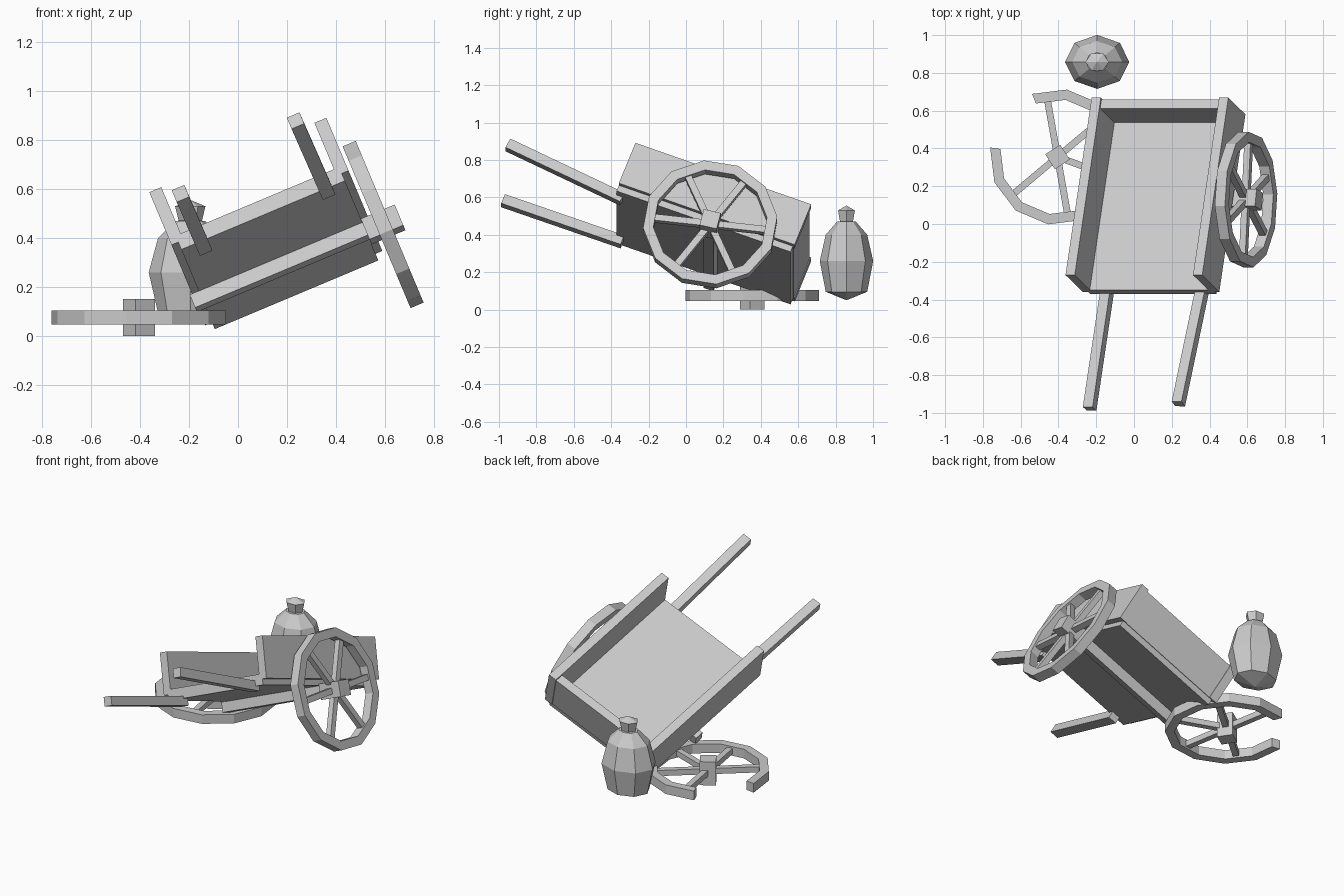
import bpy, bmesh, math
from mathutils import Vector, Matrix

if "Cube" in bpy.data.objects:
    bpy.data.objects.remove(bpy.data.objects["Cube"])

grey = bpy.data.materials.new("weathered grey")
grey.diffuse_color = (0.6, 0.6, 0.6, 1)
grey.use_nodes = True
grey.node_tree.nodes["Principled BSDF"].inputs["Base Color"].default_value = grey.diffuse_color


def finish(name, bm, matrix=None):
    if matrix:
        bm.transform(matrix)
    bmesh.ops.recalc_face_normals(bm, faces=bm.faces)
    me = bpy.data.meshes.new(name)
    bm.to_mesh(me)
    bm.free()
    me.materials.append(grey)
    ob = bpy.data.objects.new(name, me)
    bpy.context.collection.objects.link(ob)
    return ob


def frame(x, y, z, origin):
    m = Matrix((x, y, z)).transposed().to_4x4()
    m.translation = origin
    return m


def add_box(bm, lo, hi, matrix=Matrix()):
    lo, hi = Vector(lo), Vector(hi)
    size = Matrix.Diagonal((*(hi - lo), 1))
    bmesh.ops.create_cube(bm, size=1, matrix=matrix @ Matrix.Translation((lo + hi) / 2) @ size)


def box(name, lo, hi, matrix):
    bm = bmesh.new()
    add_box(bm, lo, hi)
    return finish(name, bm, matrix)


# Tilted cart frame: u across, v towards the back, w up from the wall bottoms
X = Vector((1, 0, 0.42)).normalized()
Y = Vector((0.147, 1, -0.35))
Y = (Y - X * Y.dot(X)).normalized()
Z = X.cross(Y)
CART = frame(X, Y, Z, Vector((-0.272, -0.359, 0.372)))
W, L, H, T = 0.785, 1.005, 0.25, 0.053

# Cart body: floor, side walls, back wall, axle
box("floor", (0.03, 0, -0.035), (W - 0.03, L - 0.01, 0.03), CART)
box("left_wall", (0, 0, 0), (T, L, H), CART)
box("right_wall", (W - T, 0, 0), (W, L, H), CART)
box("back_wall", (T, L - T - 0.005, 0), (W - T, L - 0.005, H - 0.012), CART)
box("axle", (-0.01, 0.52, -0.095), (0.84, 0.577, -0.034), CART)


# Handles: square poles from the front of the floor
def handle(name, tip, root):
    tip, root = Vector(tip), Vector(root)
    d = (root - tip).normalized()
    side = (X - d * X.dot(d)).normalized()
    box(name, (-0.028, 0, -0.028), (0.028, (root - tip).length, 0.028),
        frame(side, d, side.cross(d), tip))


handle("left_handle", (-0.235, -0.978, 0.582), (-0.14, -0.34, 0.362))
handle("right_handle", (0.235, -0.952, 0.88), (0.363, -0.34, 0.59))


# Wheels: twelve straight rim pieces, six spokes and a block hub, axis along local z
def wheel(name, matrix, phase, missing_rim=(), missing_spokes=()):
    def polar(r, deg, z):
        a = math.radians(deg)
        return (r * math.cos(a), r * math.sin(a), z)

    bm = bmesh.new()
    for i in range(12):
        if i in missing_rim:
            continue
        a, b = phase + 30 * i, phase + 30 * (i + 1)
        v = [bm.verts.new(polar(r, t, z)) for z in (-0.029, 0.029)
             for r, t in ((0.36, a), (0.36, b), (0.305, b), (0.305, a))]
        bm.faces.new(v[:4])
        bm.faces.new(v[4:])
        for k in range(4):
            n = (k + 1) % 4
            bm.faces.new((v[k], v[n], v[n + 4], v[k + 4]))
    finish(name + "_rim", bm, matrix)

    bm = bmesh.new()
    for i in range(6):
        if i not in missing_spokes:
            turn = Matrix.Rotation(math.radians(phase + 18 + 60 * i), 4, 'Z')
            add_box(bm, (0.03, -0.018, -0.018), (0.315, 0.018, 0.018), turn)
    finish(name + "_spokes", bm, matrix)

    turn = Matrix.Rotation(math.radians(phase + 11), 4, 'Z')
    box(name + "_hub", (-0.047, -0.047, -0.075), (0.047, 0.047, 0.075), matrix @ turn)


wheel("mounted_wheel", frame(Y, Z, X, CART @ Vector((0.83, 0.548, -0.068))), -4)
wheel("broken_wheel", Matrix.Translation((-0.405, 0.355, 0.075)), 22,
      missing_rim=(3, 4), missing_spokes=(2,))


# Jar and stopper: faceted turned shapes, slightly wider in x
def turned(name, profile, sides, squash, centre):
    bm = bmesh.new()
    rings = []
    for r, z in profile:
        if r == 0:
            rings.append([bm.verts.new((0, 0, z))] * sides)
        else:
            rings.append([bm.verts.new((r * math.cos(math.tau * k / sides),
                                        r * squash * math.sin(math.tau * k / sides), z))
                          for k in range(sides)])
    for lo, hi in zip(rings, rings[1:]):
        for k in range(sides):
            n = (k + 1) % sides
            bm.faces.new(list(dict.fromkeys((lo[k], lo[n], hi[n], hi[k]))))
    finish(name, bm, Matrix.Translation(centre))


turned("jar", [(0, 0.05), (0.132, 0.095), (0.17, 0.26), (0.132, 0.4), (0.06, 0.47), (0, 0.475)],
       8, 0.84, (-0.195, 0.858, 0))
turned("stopper", [(0, 0.45), (0.045, 0.46), (0.062, 0.53), (0, 0.556)],
       6, 0.84, (-0.195, 0.858, 0))
